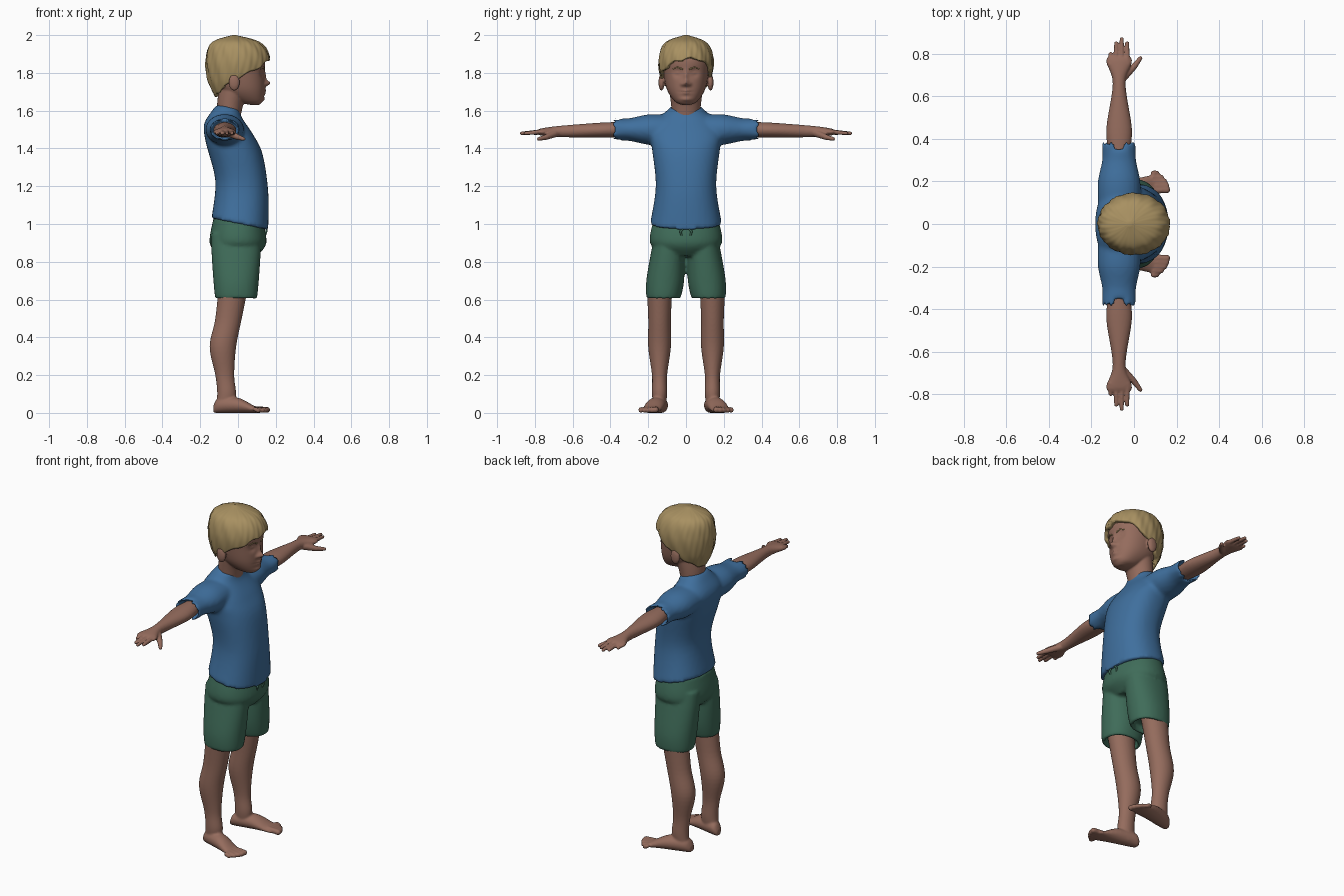
import bpy, bmesh, math
from mathutils import Vector

cube = bpy.data.objects.get("Cube")
if cube:
    bpy.data.objects.remove(cube, do_unlink=True)


def material(name, red, green, blue):
    colour = (red, green, blue, 1)
    mat = bpy.data.materials.new(name)
    mat.use_nodes = True
    mat.diffuse_color = colour
    mat.node_tree.nodes["Principled BSDF"].inputs["Base Color"].default_value = colour
    return mat


SKIN = material("skin", .3, .15, .11)
BLUE = material("shirt blue", .05, .16, .34)
GREEN = material("shorts green", .05, .15, .1)
BLOND = material("blond hair", .39, .28, .12)


def spline(rows, t):
    """Smooth curve through the rows, where t counts rows."""
    last = len(rows) - 1
    i = min(int(t), last - 1)
    f = t - i
    before, start, end, after = (rows[min(max(k, 0), last)] for k in range(i - 1, i + 3))
    result = []
    for p, q, r, s in zip(before, start, end, after):
        leave, arrive, step = (r - p) / 2, (s - q) / 2, r - q
        result.append(q + f * (leave + f * (3 * step - 2 * leave - arrive + f * (leave + arrive - 2 * step))))
    return result


AXES = {"z": lambda t, a, b: Vector((a, b, t)),
        "y": lambda t, a, b: Vector((a, t, b)),
        "x": lambda t, a, b: Vector((t, a, b))}


def bridge(bm, rings):
    """Quads between neighbouring rings."""
    for low, high in zip(rings, rings[1:]):
        for j in range(len(low)):
            bm.faces.new((low[j - 1], low[j], high[j], high[j - 1]))


def loft(bm, axis, rows, side=1, power=2, tilt=0, around=48, steps=6, shape=None):
    """Closed skin over oval sections: position, two centres, two radii."""
    rings = []
    for k in range((len(rows) - 1) * steps + 1):
        t, centre_a, centre_b, radius_a, radius_b = spline(rows, k / steps)
        ring = []
        for j in range(around):
            angle = math.tau * j / around
            c, s = math.cos(angle), math.sin(angle)
            a = radius_a * math.copysign(abs(c) ** (2 / power), c)
            b = radius_b * math.copysign(abs(s) ** (2 / power), s)
            p = AXES[axis](t + tilt * a, centre_a + a, centre_b + b)
            if shape:
                shape(p)
            p.y *= side
            ring.append(bm.verts.new(p))
        rings.append(ring)
    bridge(bm, rings)
    bm.faces.new(rings[0])
    bm.faces.new(rings[-1])


def hollow(rows, back):
    """Turn the last section inwards to make an open hem."""
    t, centre_a, centre_b, a, b = rows[-1]
    inner = (centre_a, centre_b, a * .85, b * .85)
    return rows + [(t, *inner), (t + back, *inner)]


def ball(bm, centre, size):
    made = bmesh.ops.create_uvsphere(bm, u_segments=12, v_segments=8, radius=1)
    for v in made["verts"]:
        v.co = [c + a * b for c, a, b in zip(centre, v.co, size)]


def rod(bm, points, start, end, side):
    """Round-ended tapering tube made of overlapping balls."""
    path = [Vector((x, y * side, z)) for x, y, z in points]
    count = 12 * (len(path) - 1)
    for k in range(count + 1):
        i = min(k // 12, len(path) - 2)
        radius = start + (end - start) * k / count
        ball(bm, path[i].lerp(path[i + 1], k / 12 - i), [radius] * 3)


def finish(name, bm, mat, voxel=0, relax=1, closed=True):
    """Make the object; a voxel size melts its pieces into one skin."""
    if closed:
        bmesh.ops.recalc_face_normals(bm, faces=bm.faces)
    mesh = bpy.data.meshes.new(name)
    bm.to_mesh(mesh)
    bm.free()
    mesh.materials.append(mat)
    for face in mesh.polygons:
        face.use_smooth = True
    ob = bpy.data.objects.new(name, mesh)
    bpy.context.collection.objects.link(ob)
    if voxel:
        melt = ob.modifiers.new("melt", "REMESH")
        melt.mode = "VOXEL"
        melt.voxel_size = voxel
        melt.use_smooth_shade = True
        ob.modifiers.new("relax", "SMOOTH").iterations = relax
    return ob


SIDES = {"left": 1, "right": -1}

# Shirt: body and two sleeves
bm = bmesh.new()
body = [(1, .01, .15, .19), (1.2, .02, .14, .16), (1.4, -.02, .15, .18),
        (1.5, -.05, .13, .19), (1.58, -.06, .08, .12), (1.62, -.05, .06, .08)]
loft(bm, "z", [(z, x, 0, depth, width) for z, x, depth, width in body], power=2.3, tilt=-.2)
sleeve = [(.1, .1, .08), (.2, .1, .08), (.3, .08, .06), (.38, .08, .06)]
for side in SIDES.values():
    loft(bm, "y", hollow([(y, -.07, 1.5, depth, height) for y, depth, height in sleeve], -.04), side)
finish("shirt", bm, BLUE, .012, 3)

# Shorts: hips and two legs
bm = bmesh.new()
hips = [(1.03, .13, .17), (.9, .15, .19), (.83, .1, .11)]
loft(bm, "z", [(z, 0, 0, depth, width) for z, depth, width in hips], power=2.2)
short_leg = [(.95, .13, .08), (.85, .13, .09), (.7, .12, .1), (.61, .11, .09)]
for side in SIDES.values():
    loft(bm, "z", hollow([(z, -.01, .18 - z / 10, depth, width) for z, depth, width in short_leg], .04), side, 2.2)
finish("shorts", bm, GREEN, .01, 2)

# Drawstring hanging at the waist
bm = bmesh.new()
for side in SIDES.values():
    rod(bm, [(.15, .01, .98), (.15, .03, .96), (.14, .02, .93)], .006, .006, side)
finish("drawstring", bm, GREEN, .003)

arm = [(.34, .05, .04), (.45, .06, .04), (.66, .03, .03), (.76, .06, .02), (.79, .05, .01)]
leg = [(.7, -.02, .08, .07), (.5, -.05, .07, .06), (.35, -.08, .07, .06),
       (.2, -.07, .05, .04), (.1, -.06, .05, .04), (.01, -.07, .05, .03)]
foot = [(-.13, .02, .02), (-.1, .04, .04), (0, .05, .04), (.08, .05, .02), (.12, .05, .01)]
for label, side in SIDES.items():
    # Arm, sloping gently down to the hand, with fingers and thumb
    bm = bmesh.new()
    loft(bm, "y", [(y, -.07, 1.51 - .03 * y, depth, height) for y, depth, height in arm], side)
    for k, reach in enumerate((.8, .85, .87, .85)):
        x = -.11 + .026 * k
        rod(bm, [(x, .75, 1.49), (x, reach, 1.48)], .014, .01, side)
    rod(bm, [(-.05, .69, 1.48), (0, .74, 1.46), (.03, .78, 1.45)], .02, .01, side)
    finish(label + "_arm", bm, SKIN, .005)

    # Leg with a splayed foot, whose sole lies on the ground, and five toes
    bm = bmesh.new()
    loft(bm, "z", [(z, x, .14, depth, width) for z, x, depth, width in leg], side)
    loft(bm, "x", [(x, .16 + x / 4, height, width, height) for x, width, height in foot], side)
    for k in range(5):
        y, radius = .16 + .02 * k, .016 - .001 * k
        rod(bm, [(.09, y, .02), (.155 - .003 * k * k, y, radius)], radius, radius, side)
    finish(label + "_leg", bm, SKIN, .0065)

# Facial forms: side offset, height, width, tallness, depth
nose = [(0, 1.745, .015, .015, .03), (0, 1.78, .01, .03, .01), (.02, 1.74, .01, .01, .01)]
eyes = [(.045, 1.8, .02, .02, -.015), (.045, 1.8, .015, .01, .01)]
mouth = [(0, 1.7, .02, .015, .012), (0, 1.7, .03, .003, -.008), (0, 1.66, .03, .01, .01)]


def sculpt(p):
    """Push the front of the head in and out."""
    if p.x > .03:
        p.x += sum(depth * math.exp(-((abs(p.y) - y) / width) ** 2 - ((p.z - z) / tall) ** 2)
                   for y, z, width, tall, depth in nose + eyes + mouth)


# Head with neck and ears
bm = bmesh.new()
skull = [(1.63, .09, .02, .02), (1.65, .06, .07, .06), (1.71, .02, .12, .1), (1.8, 0, .14, .12),
         (1.88, -.01, .15, .13), (1.95, -.02, .11, .1), (1.97, -.02, .03, .03)]
loft(bm, "z", [(z, x, 0, depth, width) for z, x, depth, width in skull],
     power=2.2, around=160, steps=14, shape=sculpt)
neck = [(1.55, -.05, .06), (1.64, -.04, .07), (1.72, -.02, .08)]
loft(bm, "z", [(z, x, 0, radius, radius + .01) for z, x, radius in neck])
for side in SIDES.values():
    ball(bm, (-.02, side * .13, 1.75), (.03, .016, .045))
finish("head", bm, SKIN, .0055)

# Eyebrows
bm = bmesh.new()
for side in SIDES.values():
    rod(bm, [(.14, .02, 1.82), (.136, .045, 1.83), (.12, .07, 1.82)], .004, .002, side)
finish("eyebrows", bm, BLOND)

# Hair: shell of wavy locks from a slanting hairline up to the crown
bm = bmesh.new()
cap = [(1.67, -.05, .07, .08), (1.76, -.01, .15, .13), (1.87, 0, .17, .145),
       (1.96, -.01, .13, .11), (2, -.02, .01, .01)]
top, around, levels = len(cap) - 1, 120, 30
rings = []
for level in range(levels + 1):
    ring = []
    for j in range(around):
        angle = math.tau * j / around
        c, s = math.cos(angle), math.sin(angle)
        hairline = 1.06 + c + .06 * math.sin(9 * angle) + .2 * s * max(0, c)
        t = hairline + (top - hairline) * level / levels
        z, x, depth, width = spline(cap, t)
        lock = 1 + .013 * math.sin(13 * angle + 3 * t) + .008 * math.sin(29 * angle - 4 * t)
        ring.append(bm.verts.new((x + depth * lock * c, width * lock * s, z)))
    rings.append(ring)
bridge(bm, rings)
bm.faces.new(rings[-1])
hair = finish("hair", bm, BLOND, closed=False)
shell = hair.modifiers.new("thickness", "SOLIDIFY")
shell.thickness = .025
shell.offset = -1
